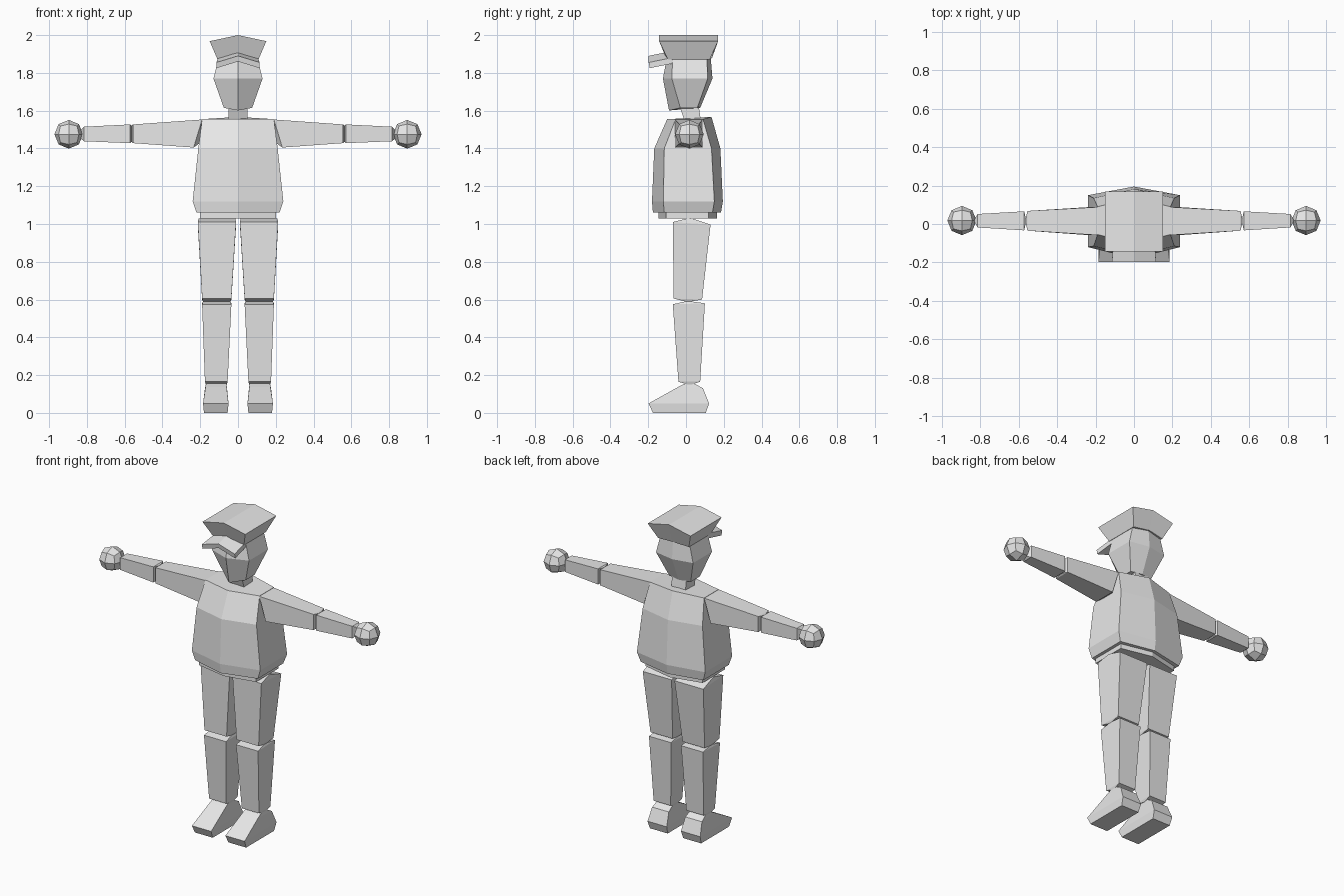
import bpy, bmesh
from mathutils import Vector

cube = bpy.data.objects.get("Cube")
if cube:
    bpy.data.objects.remove(cube, do_unlink=True)

GREY = bpy.data.materials.new("plain_grey")
GREY.use_nodes = True
GREY.diffuse_color = (0.8, 0.8, 0.8, 1)
GREY.node_tree.nodes["Principled BSDF"].inputs["Base Color"].default_value = (0.8, 0.8, 0.8, 1)


def finish(name, bm):
    bmesh.ops.recalc_face_normals(bm, faces=bm.faces)
    mesh = bpy.data.meshes.new(name)
    bm.to_mesh(mesh)
    bm.free()
    mesh.materials.append(GREY)
    obj = bpy.data.objects.new(name, mesh)
    bpy.context.collection.objects.link(obj)
    return obj


def loft(name, rings, side=1):
    """Skin a stack of equal-sized rings; six-sided caps are split on the centre line."""
    bm = bmesh.new()
    rows = [[bm.verts.new((p[0] * side, p[1], p[2])) for p in ring] for ring in rings]
    n = len(rows[0])
    for a, b in zip(rows, rows[1:]):
        for i in range(n):
            j = (i + 1) % n
            bm.faces.new((a[i], a[j], b[j], b[i]))
    for r in (rows[0], rows[-1]):
        if n == 6:
            bm.faces.new((r[0], r[1], r[4], r[5]))
            bm.faces.new((r[1], r[2], r[3], r[4]))
        else:
            bm.faces.new(r)
    return finish(name, bm)


def hexring(z, w, side_front, side_back, mid_front, mid_back, lift_front=0, lift_back=0):
    return [(-w, side_front, z), (0, mid_front, z + lift_front), (w, side_front, z),
            (w, side_back, z), (0, mid_back, z + lift_back), (-w, side_back, z)]


def flat(z, x0, x1, y0, y1, tilt=0):
    """Horizontal four-sided ring; tilt lowers the back edge."""
    return [(x0, y0, z), (x1, y0, z), (x1, y1, z - tilt), (x0, y1, z - tilt)]


def upright(x, y0, y1, z0, z1, lean=0):
    """Vertical four-sided ring across the arm; lean pushes the lower edge outwards."""
    return [(x + lean, y0, z0), (x + lean, y1, z0), (x, y1, z1), (x, y0, z1)]


# Torso and hips
loft("torso", [
    hexring(1.06, .22, -.115, .14, -.175, .185),
    hexring(1.12, .24, -.12, .15, -.18, .195),
    hexring(1.40, .21, -.115, .135, -.168, .182),
    hexring(1.555, .19, -.055, .09, -.10, .135, 0, .012)])
loft("belt", [
    hexring(1.03, .20, -.105, .12, -.145, .165),
    hexring(1.08, .20, -.105, .12, -.145, .165)])

# Neck and head
loft("neck", [flat(1.54, -.05, .05, -.005, .08), flat(1.64, -.05, .05, -.04, .065)])
loft("head", [
    hexring(1.615, .075, -.03, .06, -.09, .075, -.014, 0),
    hexring(1.77, .13, -.075, .115, -.122, .14),
    hexring(1.89, .10, -.07, .11, -.10, .13)])

# Flared cap with a ridged crown
loft("cap", [
    hexring(1.87, .108, -.095, .125, -.108, .138, .015, .01),
    hexring(1.968, .15, -.142, .17, -.142, .17, .032, .032)])


# Arched peak, sloping down to the front
def peak_ring(y, z, w):
    return [(-w, y, z), (0, y, z + .035), (w, y, z),
            (w, y + .006, z - .03), (0, y + .006, z + .005), (-w, y + .006, z - .03)]


loft("cap_peak", [peak_ring(-.198, 1.855, .115), peak_ring(-.075, 1.88, .105)])

# Limbs, each segment ending in a shallow wedge
for side, label in ((1, "left"), (-1, "right")):
    loft(label + "_upper_arm", [
        upright(.18, -.02, .05, 1.43, 1.52, .02),
        upright(.19, -.058, .088, 1.405, 1.553, .045),
        upright(.555, -.035, .068, 1.428, 1.527),
        upright(.565, .01, .025, 1.435, 1.52)], side)
    loft(label + "_forearm", [
        upright(.562, .01, .025, 1.435, 1.52),
        upright(.572, -.033, .066, 1.428, 1.527),
        upright(.815, -.018, .052, 1.438, 1.515),
        upright(.83, .01, .025, 1.45, 1.50)], side)

    # Rounded cube hand
    bm = bmesh.new()
    bmesh.ops.create_cube(bm, size=1)
    bmesh.ops.subdivide_edges(bm, edges=bm.edges[:], cuts=1, use_grid_fill=True)
    for v in bm.verts:
        v.co = v.co.normalized() * .076 + Vector((.896 * side, .018, 1.475))
    finish(label + "_hand", bm)

    loft(label + "_thigh", [
        flat(.588, .04, .185, .005, .015),
        flat(.605, .035, .19, -.065, .085, .005),
        flat(1.01, .01, .213, -.07, .13, .013),
        flat(1.03, .015, .208, .01, .03)], side)
    loft(label + "_shin", [
        flat(.15, .06, .17, .01, .03),
        flat(.165, .055, .175, -.04, .075),
        flat(.575, .035, .19, -.07, .10, -.005),
        flat(.592, .04, .185, .005, .015)], side)
    # Foot: toe rises in a straight slope to the ankle
    loft(label + "_foot", [
        flat(0, .055, .18, -.175, .105),
        flat(.05, .05, .185, -.198, .122),
        [(.06, -.04, .138), (.172, -.04, .138), (.175, .09, .13), (.058, .09, .13)],
        flat(.155, .062, .17, -.005, .045)], side)
